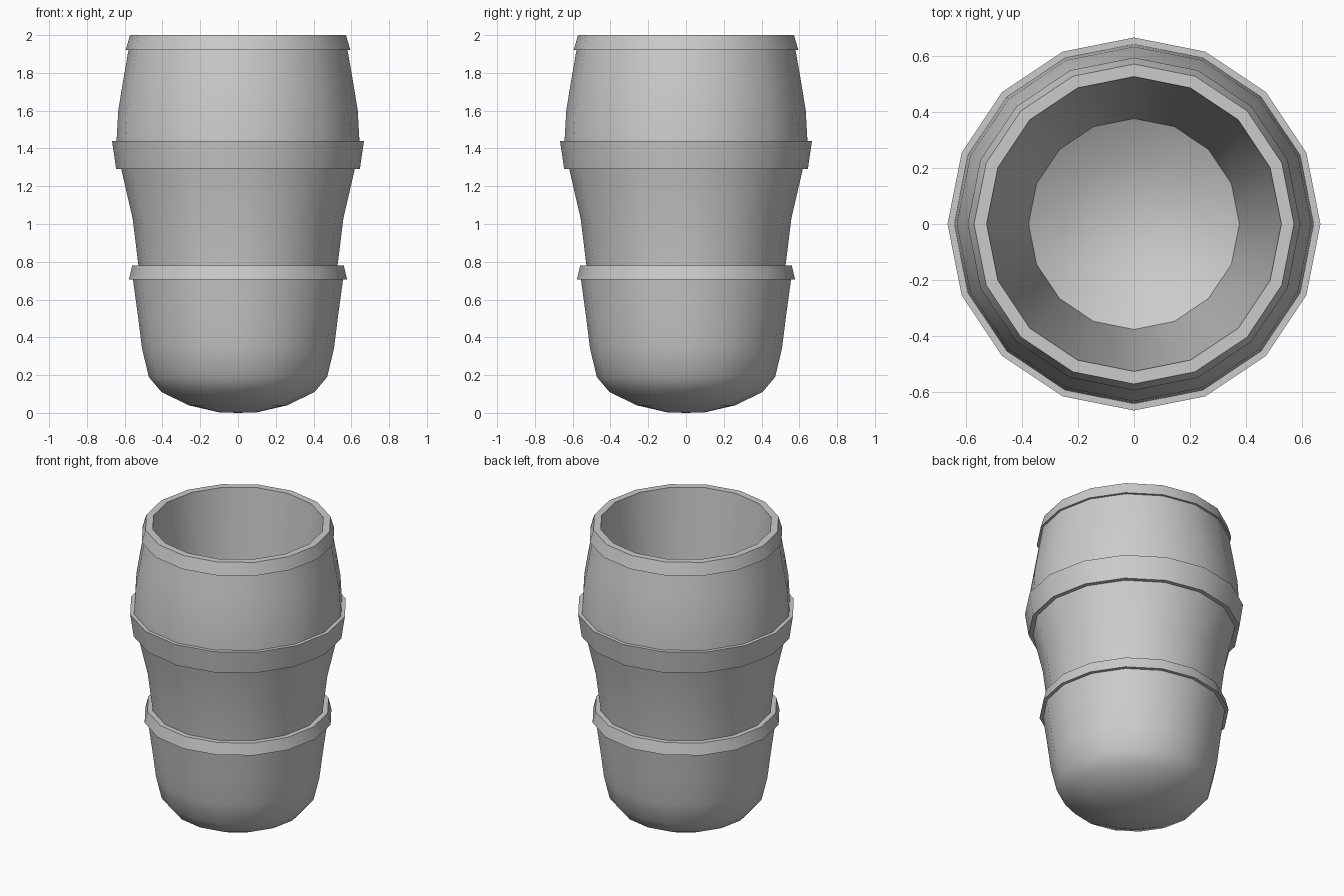
import bpy, bmesh
from math import cos, sin, tau, radians

if "Cube" in bpy.data.objects:
    bpy.data.objects.remove(bpy.data.objects["Cube"])

SIDES = 16


def lathe(name, profile, inward=False):
    """Revolve (radius, z) points around z; profile runs upward on the outside."""
    bm = bmesh.new()
    rings = []
    for r, z in profile:
        if r == 0:
            rings.append([bm.verts.new((0, 0, z))] * SIDES)
        else:
            rings.append([bm.verts.new((r * cos(tau * i / SIDES), r * sin(tau * i / SIDES), z))
                          for i in range(SIDES)])
    for a, b in zip(rings, rings[1:]):
        for i in range(SIDES):
            j = (i + 1) % SIDES
            quad = list(dict.fromkeys((a[i], a[j], b[j], b[i])))
            bm.faces.new(quad)
    if inward:
        bmesh.ops.reverse_faces(bm, faces=bm.faces[:])
    mesh = bpy.data.meshes.new(name)
    bm.to_mesh(mesh)
    bm.free()
    ob = bpy.data.objects.new(name, mesh)
    bpy.context.collection.objects.link(ob)
    bpy.ops.object.select_all(action='DESELECT')
    ob.select_set(True)
    bpy.context.view_layer.objects.active = ob
    bpy.ops.object.shade_smooth_by_angle(angle=radians(32))
    return ob


# Outer staves, each section ending at the hoop above it
lathe("lower_tub", [(0, 0), (0.10, 0.003), (0.26, 0.04), (0.405, 0.11), (0.472, 0.19),
                    (0.508, 0.34), (0.528, 0.50), (0.556, 0.705)])
lathe("middle_wall", [(0.527, 0.78), (0.558, 1.03), (0.618, 1.29)])
lathe("upper_wall", [(0.643, 1.44), (0.634, 1.60), (0.608, 1.76), (0.580, 1.92)])

# Hoops: underside, slanted face, upper ledge
lathe("lower_hoop", [(0.556, 0.705), (0.578, 0.705), (0.560, 0.78), (0.527, 0.78)])
lathe("middle_hoop", [(0.618, 1.29), (0.645, 1.29), (0.667, 1.44), (0.643, 1.44)])
lathe("rim_hoop", [(0.580, 1.92), (0.595, 1.92), (0.572, 2.0), (0.527, 2.0)])

# Tapered inside with a dished floor
lathe("inner_wall", [(0, 0.08), (0.10, 0.085), (0.25, 0.125), (0.377, 0.20), (0.527, 2.0)],
      inward=True)
